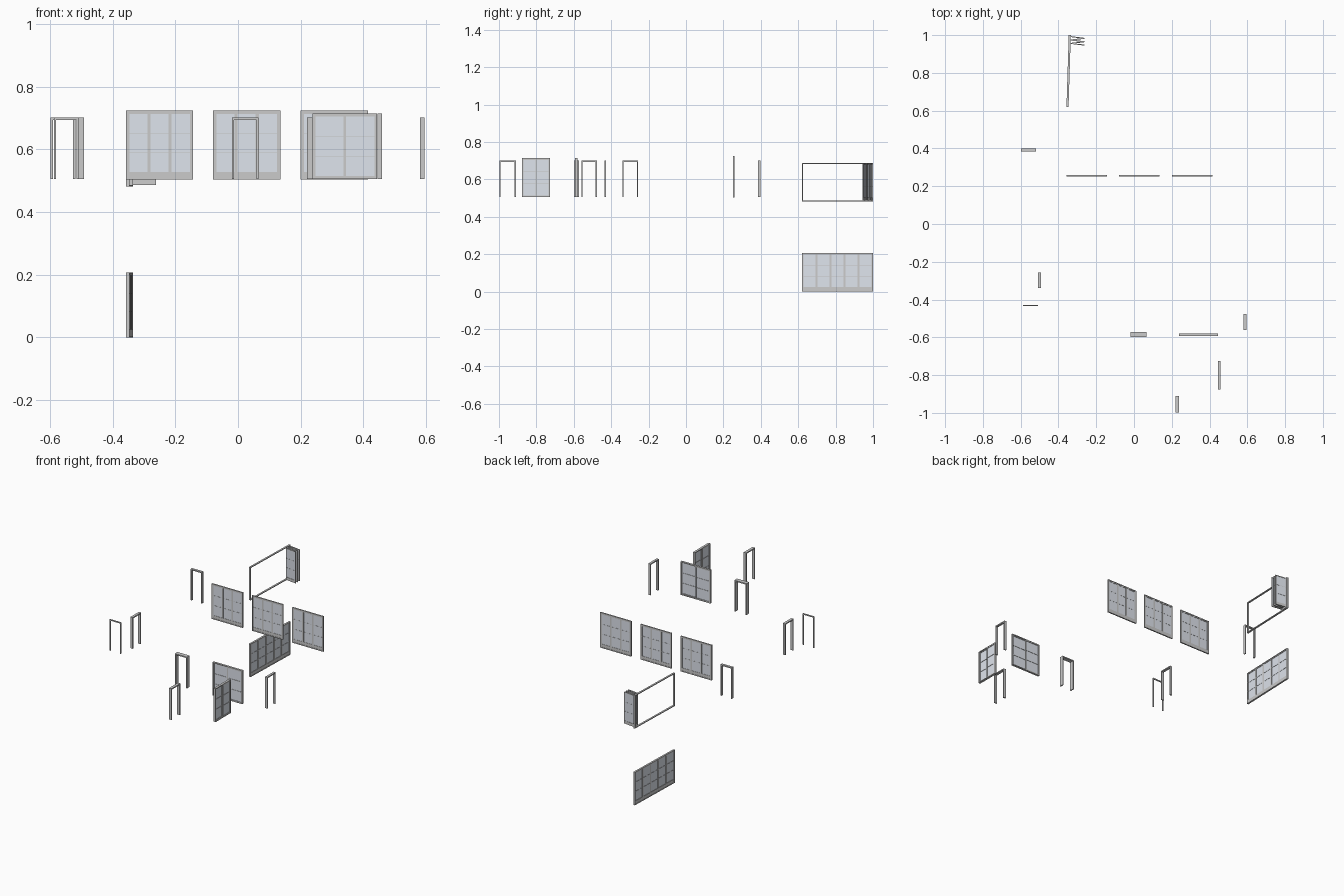
import bpy, bmesh, math
from mathutils import Matrix, Vector

if "Cube" in bpy.data.objects:
    bpy.data.objects.remove(bpy.data.objects["Cube"])

glass_mat = bpy.data.materials.new("pale_glass")
glass_mat.diffuse_color = (0.74, 0.78, 0.85, 1)
glass_mat.use_nodes = True
glass_mat.node_tree.nodes["Principled BSDF"].inputs["Base Color"].default_value = glass_mat.diffuse_color


def build(name, boxes, p0, p1, mat=None):
    """Boxes (u0,u1,d0,d1,z0,z1): u runs along p0->p1, d is depth across it."""
    a, b = Vector((*p0, 0)), Vector((*p1, 0))
    ang = math.atan2(b.y - a.y, b.x - a.x)
    place = Matrix.Translation(a) @ Matrix.Rotation(ang, 4, 'Z')
    bm = bmesh.new()
    for u0, u1, d0, d1, z0, z1 in boxes:
        m = Matrix.Translation(((u0 + u1) / 2, (d0 + d1) / 2, (z0 + z1) / 2))
        s = Matrix.Diagonal((u1 - u0, d1 - d0, z1 - z0, 1))
        bmesh.ops.create_cube(bm, size=1, matrix=place @ m @ s)
    me = bpy.data.meshes.new(name)
    bm.to_mesh(me)
    bm.free()
    ob = bpy.data.objects.new(name, me)
    bpy.context.collection.objects.link(ob)
    if mat:
        me.materials.append(mat)
    return ob


def length(p0, p1):
    return math.hypot(p1[0] - p0[0], p1[1] - p0[1])


def surround(w, z0, z1, t, depth, sill=True):
    """Two jambs, a head and optionally a sill."""
    h = depth / 2
    parts = [(0, t, -h, h, z0, z1), (w - t, w, -h, h, z0, z1),
             (t, w - t, -h, h, z1 - t, z1)]
    if sill:
        parts.append((t, w - t, -h, h, z0, z0 + t))
    return parts


def leaf(u0, u1, z0, z1, stile, bottom, depth, rows=3, d=0):
    """One glazed leaf: frame boxes with glazing bars, and its glass."""
    h = depth / 2
    a, b, lo, hi = u0 + stile, u1 - stile, z0 + bottom, z1 - stile
    frame = [(u0, a, d - h, d + h, z0, z1), (b, u1, d - h, d + h, z0, z1),
             (a, b, d - h, d + h, hi, z1), (a, b, d - h, d + h, z0, lo)]
    for i in range(1, rows):
        z = lo + (hi - lo) * i / rows
        frame.append((a, b, d - h * .7, d + h * .7, z - .001, z + .001))
    return frame, [(a, b, d - .0008, d + .0008, lo, hi)]


def glazed(name, p0, p1, z0, z1, n, t, stile, bottom, depth, offset=0):
    w = length(p0, p1)
    build(name + "_frame", surround(w, z0, z1, t, depth), p0, p1)
    frames, panes = [], []
    step = (w - 2 * t) / n
    for i in range(n):
        f, g = leaf(t + i * step, t + (i + 1) * step, z0 + t, z1 - t, stile,
                    bottom, depth * .6, d=offset * (-1) ** i)
        frames += f
        panes += g
    build(name + "_leaves", frames, p0, p1)
    build(name + "_glass", panes, p0, p1, glass_mat)


# Row of three windows
for i, x in enumerate((-.358, -.08, .2)):
    glazed(f"window_{i + 1}", (x, .255), (x + .215, .255),
           .503, .724, 3, .006, .005, .018, .008)

# Two sliding double doors
glazed("wide_sliding_door", (.238, -.587), (.444, -.587),
       .505, .714, 2, .005, .004, .004, .013, .002)
glazed("narrow_sliding_door", (.452, -.877), (.452, -.726),
       .505, .714, 2, .005, .004, .004, .014, .002)

# Closed folding wall
glazed("closed_folding_wall", (-.352, .62), (-.34, 1),
       0, .207, 5, .004, .005, .02, .011)

# Open folding wall: bare frame plus stacked zigzag leaves
p0, p1, zb, zt = (-.352, .62), (-.34, 1), .481, .688
build("open_folding_frame", surround(length(p0, p1), zb, zt, .005, .011), p0, p1)
for i in range(5):
    xa, xb = (-.336, -.262) if i % 2 == 0 else (-.262, -.336)
    q0, q1 = (xa, .992 - i * .009), (xb, .992 - (i + 1) * .009)
    f, g = leaf(0, length(q0, q1), zb + .005, zt - .004, .005, .018, .005)
    build(f"folded_leaf_{i + 1}", f, q0, q1)
    build(f"folded_leaf_glass_{i + 1}", g, q0, q1, glass_mat)

# Empty door frames: start, end, depth
doorways = [((-.598, .392), (-.519, .392), .015),
            ((-.5, -.34), (-.5, -.256), .016),
            ((-.588, -.432), (-.508, -.432), .006),
            ((-.019, -.586), (.066, -.586), .026),
            ((.588, -.56), (.588, -.476), .014),
            ((.229, -.998), (.229, -.91), .017)]
for i, (a, b, depth) in enumerate(doorways):
    build(f"door_frame_{i + 1}",
          surround(length(a, b), .505, .701, .007, depth, False), a, b)
